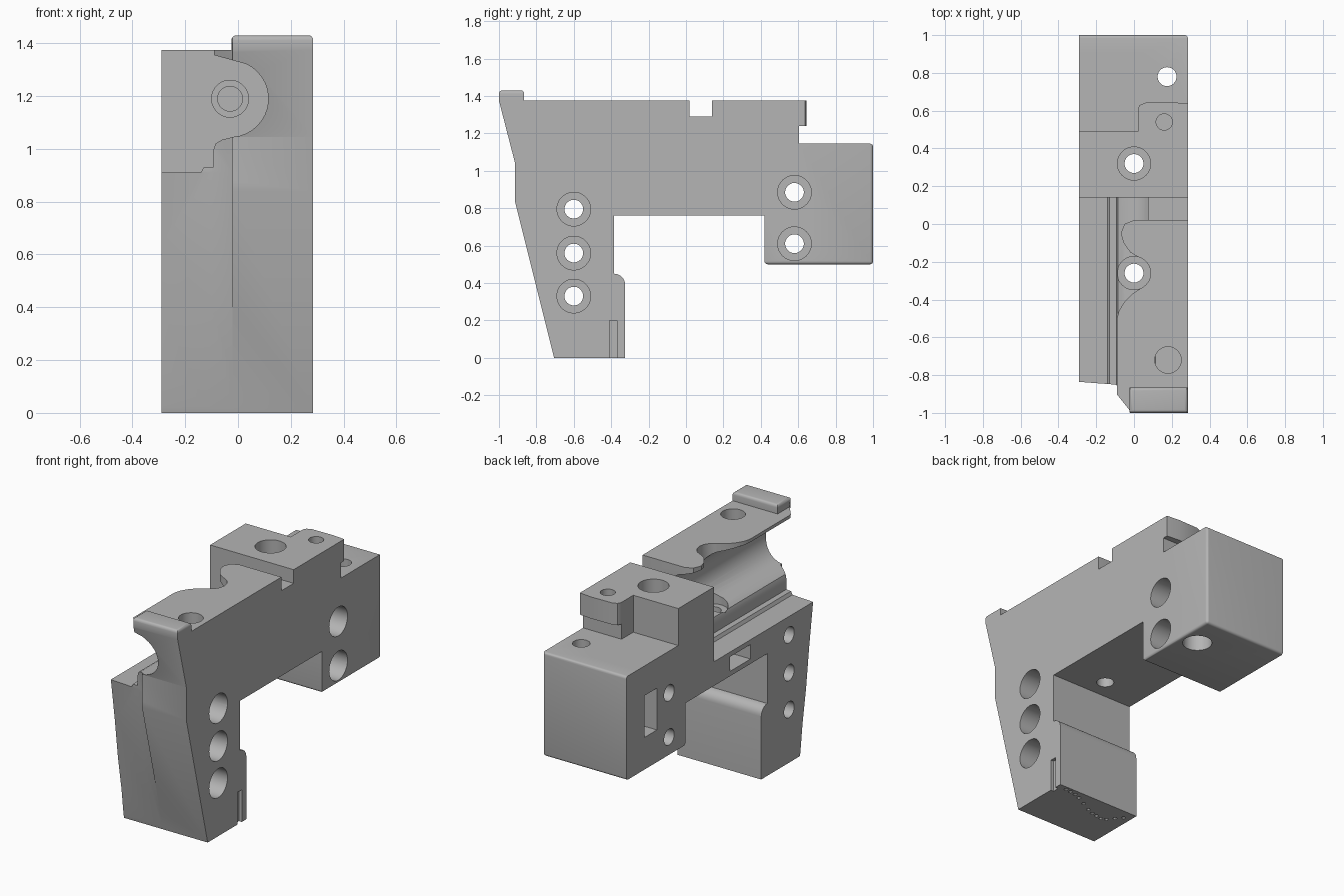
import bpy, bmesh
from math import sin, cos, radians, pi
from mathutils import Matrix, Vector

if "Cube" in bpy.data.objects:
    bpy.data.objects.remove(bpy.data.objects["Cube"])

grey = bpy.data.materials.new("plain grey")
grey.use_nodes = True
grey.diffuse_color = (0.46, 0.46, 0.46, 1)
grey.node_tree.nodes["Principled BSDF"].inputs["Base Color"].default_value = grey.diffuse_color

LEFT, RIGHT = -0.29, 0.285


def make(name, bm):
    bmesh.ops.recalc_face_normals(bm, faces=bm.faces)
    mesh = bpy.data.meshes.new(name)
    bm.to_mesh(mesh)
    bm.free()
    mesh.materials.append(grey)
    ob = bpy.data.objects.new(name, mesh)
    bpy.context.collection.objects.link(ob)
    return ob


def loft(name, sections):
    """Skin a list of equal-length rings and cap both ends."""
    bm = bmesh.new()
    rings = [[bm.verts.new(p) for p in s] for s in sections]
    n = len(rings[0])
    for a, b in zip(rings, rings[1:]):
        for i in range(n):
            j = (i + 1) % n
            bm.faces.new((a[i], a[j], b[j], b[i]))
    bm.faces.new(rings[0][::-1])
    bm.faces.new(rings[-1])
    if len(rings) > 2:
        bmesh.ops.triangulate(bm, faces=bm.faces)
    return make(name, bm)


def prism(name, axis, pts, lo, hi):
    """Extrude a 2D outline along an axis."""
    place = {"x": lambda a, b, t: (t, a, b),
             "y": lambda a, b, t: (a, t, b),
             "z": lambda a, b, t: (a, b, t)}[axis]
    return loft(name, [[place(a, b, t) for a, b in pts] for t in (lo, hi)])


def hole(axis, a, b, r, lo, hi, sides=40):
    ring = [(a + r * cos(2 * pi * i / sides), b + r * sin(2 * pi * i / sides)) for i in range(sides)]
    return prism("hole_cutter", axis, ring, lo, hi)


def box(name, lo, hi, bevel=0, rule=None):
    lo, hi = Vector(lo), Vector(hi)
    bm = bmesh.new()
    bmesh.ops.create_cube(bm, size=1, matrix=Matrix.Translation((lo + hi) / 2)
                          @ Matrix.Diagonal((*(hi - lo), 1)))
    if bevel:
        edges = [e for e in bm.edges if rule(sum((v.co for v in e.verts), Vector()) / 2)]
        bmesh.ops.bevel(bm, geom=edges, offset=bevel, segments=4, profile=0.5, affect="EDGES")
    return make(name, bm)


def combine(target, tool, operation):
    mod = target.modifiers.new("combine", "BOOLEAN")
    mod.operation, mod.solver, mod.object = operation, "EXACT", tool
    bpy.ops.object.select_all(action="DESELECT")
    bpy.context.view_layer.objects.active = target
    target.select_set(True)
    bpy.ops.object.modifier_apply(modifier=mod.name)
    bpy.data.objects.remove(tool)


# Frame: side outline with front leg and bridge
knee = [(-0.385 + 0.06 * cos(radians(t)), 0.39 + 0.06 * sin(radians(t))) for t in range(0, 91, 15)]
frame = prism("frame", "x", [(-0.705, 0), (-0.325, 0)] + knee + [
    (-0.385, 0.76), (0.605, 0.76), (0.605, 1.375), (-1, 1.375),
    (-0.915, 1.045), (-0.915, 0.84)], LEFT, RIGHT)

# Rear block, front lip and rear tab
rear = box("rear_block", (LEFT, 0.42, 0.5), (RIGHT, 1, 1.145), 0.016,
           lambda c: c.y > 0.99 and c.x > LEFT + 0.01 or c.z < 0.51 and c.x > LEFT + 0.01)
combine(frame, rear, "UNION")
lip = box("front_lip", (-0.025, -1, 1.34), (RIGHT, -0.865, 1.43), 0.018, lambda c: c.z > 1.42)
cut_slope = prism("slope", "x", [(-1.1, 1.375), (-1, 1.375), (-0.98, 1.3), (-1.1, 1.3)], -0.5, 0.5)
combine(lip, cut_slope, "DIFFERENCE")
combine(frame, lip, "UNION")
tab = prism("rear_tab", "z", [(0.02, 0.45), (0.02, 0.61), (0.03, 0.63), (0.06, 0.642),
                              (0.2, 0.645), (RIGHT, 0.637), (RIGHT, 0.45)], 1.24, 1.375)

cutters = []
# Step beside the tab
cutters.append(box("step", (-0.5, 0.49, 1.145), (0.02, 0.9, 1.6)))

# Long channel: ledge, lower fillet and round undercut
undercut = [(-0.03 + 0.145 * cos(radians(t)), 1.19 + 0.145 * sin(radians(t))) for t in range(-85, 66, 10)]
cutters.append(prism("channel", "y", [
    (-0.5, 0.91), (-0.14, 0.91), (-0.13, 0.93), (-0.095, 0.93), (-0.095, 0.99),
    (-0.085, 1.02), (-0.06, 1.035)] + undercut + [
    (-0.09, 1.355), (-0.09, 1.6), (-0.5, 1.6)], -1.3, 0.14))

# Set-back front on the right-hand side
rows = [(-0.1, -0.72, -0.72, -0.72), (0, -0.708, -0.708, -0.708), (0.4, -0.757, -0.775, -0.8),
        (0.91, -0.82, -0.85, -0.89), (1.045, -0.82, -0.85, -0.9),
        (1.375, -0.82, -0.89, -0.99), (1.6, -0.82, -0.9, -1.05)]
cutters.append(loft("front_setback", [
    [(-0.5, -1.3, z), (-0.5, a, z), (-0.1, b, z), (-0.02, c, z), (-0.02, -1.3, z)]
    for z, a, b, c in rows]))

# Cross slot and scalloped rail edge
cutters.append(box("cross_slot", (-0.13, 0.02, 1.29), (0.5, 0.14, 1.6)))
cutters.append(prism("scallop", "z", [
    (-0.2, -0.52), (-0.09, -0.5), (-0.08, -0.46), (-0.05, -0.41), (-0.01, -0.37), (0.03, -0.345),
    (0.05, -0.26), (0.03, -0.18), (-0.02, -0.15), (-0.055, -0.1), (-0.07, -0.05),
    (-0.05, 0), (0, 0.021), (-0.2, 0.021)], 1.19, 1.6))

# Cross bolt holes with counterbores
for y, z in [(-0.6, 0.33), (-0.6, 0.56), (-0.6, 0.795), (0.58, 0.61), (0.58, 0.885)]:
    cutters.append(hole("x", y, z, 0.05, -0.5, 0.5))
    cutters.append(hole("x", y, z, 0.09, 0.15, 0.5))

# Vertical holes
for x, y, r, lo, hi in [(0, -0.26, 0.05, 0.6, 1.6), (0, -0.26, 0.088, 1.0, 1.6),
                        (0, 0.32, 0.05, 0.6, 1.6), (0, 0.32, 0.088, 1.1, 1.6),
                        (0.175, 0.78, 0.05, 0.3, 1.4), (0.175, 0.78, 0.085, 0.3, 0.62),
                        (0.16, 0.54, 0.043, 1.16, 1.6), (0.18, -0.72, 0.07, 1.2, 1.6)]:
    cutters.append(hole("z", x, y, r, lo, hi))

# Stepped bore in the channel's end wall
cutters.append(hole("y", -0.03, 1.19, 0.07, 0.1, 0.17))
cutters.append(hole("y", -0.03, 1.19, 0.047, 0.1, 0.22))

# Rectangular pockets and the leg's side groove
cutters.append(box("rear_pocket", (-0.5, 0.7, 0.7), (-0.17, 0.82, 0.96)))
cutters.append(box("bridge_pocket", (-0.5, -0.22, 0.79), (-0.17, -0.02, 0.88)))
cutters.append(box("leg_groove", (0.265, -0.41, -0.1), (0.5, -0.37, 0.2)))

# Row of small holes under the leg
path = [(0.24, -0.345), (0.13, -0.36), (-0.055, -0.46), (-0.165, -0.48), (-0.26, -0.37)]
for (ax, ay), (bx, by) in zip(path, path[1:]):
    for t in (0.15, 0.5, 0.85):
        cutters.append(hole("z", ax + (bx - ax) * t, ay + (by - ay) * t, 0.012, -0.1, 0.04, 10))

combine(frame, tab, "UNION")
for c in cutters:
    combine(frame, c, "DIFFERENCE")

bpy.ops.object.select_all(action="DESELECT")
bpy.context.view_layer.objects.active = frame
frame.select_set(True)
bpy.ops.object.shade_smooth_by_angle(angle=radians(30))
